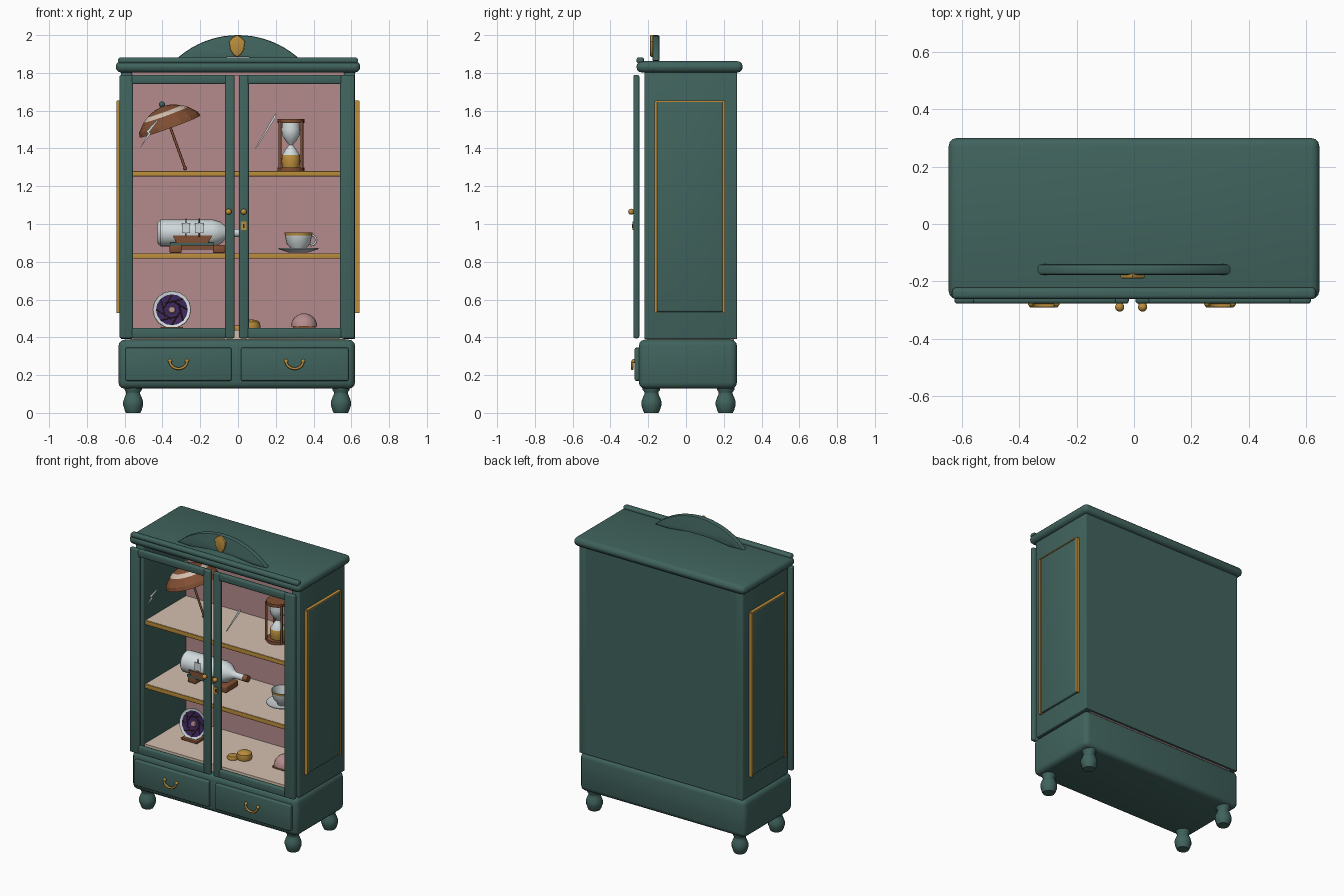
import bpy, bmesh, math
from mathutils import Vector, Matrix

if "Cube" in bpy.data.objects:
    bpy.data.objects.remove(bpy.data.objects["Cube"])


def material(name, rgb):
    m = bpy.data.materials.new(name)
    m.diffuse_color = (*rgb, 1)
    m.use_nodes = True
    m.node_tree.nodes["Principled BSDF"].inputs["Base Color"].default_value = m.diffuse_color
    return m


GREEN = material("green_paint", (.052, .125, .110))
PINK = material("pink_lining", (.46, .26, .265))
CREAM = material("cream_shelf", (.66, .53, .43))
GOLD = material("gold", (.50, .27, .045))
BROWN = material("brown_wood", (.22, .078, .033))
WHITE = material("white_china", (.64, .70, .71))
PURPLE = material("purple_glaze", (.045, .018, .10))
DARK = material("dark_brown", (.04, .02, .012))


def finish(bm, name, mats, angle=40):
    bmesh.ops.recalc_face_normals(bm, faces=bm.faces[:])
    me = bpy.data.meshes.new(name)
    bm.to_mesh(me)
    bm.free()
    ob = bpy.data.objects.new(name, me)
    bpy.context.collection.objects.link(ob)
    for m in mats:
        me.materials.append(m)
    bpy.ops.object.select_all(action='DESELECT')
    ob.select_set(True)
    bpy.context.view_layer.objects.active = ob
    bpy.ops.object.shade_smooth_by_angle(angle=math.radians(angle))
    return ob


def box(name, x, y, z, mat, bevel=0, seg=3):
    """Box from (min, max) ranges, with rounded edges."""
    bm = bmesh.new()
    bmesh.ops.create_cube(bm, size=1)
    for v in bm.verts:
        v.co = [(r[0] + r[1]) / 2 + c * (r[1] - r[0]) for r, c in zip((x, y, z), v.co)]
    if bevel:
        bmesh.ops.bevel(bm, geom=bm.edges[:], offset=bevel, segments=seg, profile=.5, affect='EDGES')
    return finish(bm, name, [mat])


def prism(name, pts, y0, y1, mat, bevel=0):
    """Outline in x and z pushed through y."""
    bm = bmesh.new()
    f = bm.faces.new([bm.verts.new((px, y0, pz)) for px, pz in pts])
    r = bmesh.ops.extrude_face_region(bm, geom=[f])
    for v in r['geom']:
        if isinstance(v, bmesh.types.BMVert):
            v.co.y = y1
    if bevel:
        rim = [e for e in bm.edges if abs(e.verts[0].co.y - e.verts[1].co.y) < 1e-6]
        bmesh.ops.bevel(bm, geom=rim, offset=bevel, segments=2, profile=.5, affect='EDGES')
    return finish(bm, name, [mat])


def lathe(name, prof, loc, mats, axis=(0, 0, 1), seg=20, rule=None, angle=40):
    """Turned part from (radius, height); rule picks the colour of each ring."""
    bm = bmesh.new()
    rot = Vector((0, 0, 1)).rotation_difference(Vector(axis)).to_matrix()
    rings = []
    for r, h in prof:
        n = 1 if r == 0 else seg
        rings.append([bm.verts.new(Vector(loc) + rot @ Vector((
            r * math.cos(2 * math.pi * i / seg), r * math.sin(2 * math.pi * i / seg), h)))
            for i in range(n)])
    for k, (a, b) in enumerate(zip(rings, rings[1:])):
        for i in range(seg):
            vs = [a[i % len(a)], a[(i + 1) % len(a)], b[(i + 1) % len(b)], b[i % len(b)]]
            f = bm.faces.new(list(dict.fromkeys(vs)))
            f.material_index = rule(k) if rule else 0
    return finish(bm, name, mats, angle)


def rod(name, a, b, r, mat, seg=10):
    d = Vector(b) - Vector(a)
    return lathe(name, [(0, 0), (r, 0), (r, d.length), (0, d.length)], a, [mat], d, seg)


def ball(name, loc, r, mat, half=False, squash=1):
    lo = 0 if half else -90
    prof = [(r * math.cos(math.radians(t)), r * squash * math.sin(math.radians(t))) for t in range(lo, 90, 15)]
    if not half:
        prof[0] = (0, -r * squash)
    return lathe(name, prof + [(0, r * squash)], loc, [mat], seg=16)


def tube(name, pts, r, mat):
    cu = bpy.data.curves.new(name, 'CURVE')
    cu.dimensions, cu.bevel_depth, cu.bevel_resolution = '3D', r, 2
    sp = cu.splines.new('POLY')
    sp.points.add(len(pts) - 1)
    for p, q in zip(sp.points, pts):
        p.co = (*q, 1)
    cu.materials.append(mat)
    bpy.context.collection.objects.link(bpy.data.objects.new(name, cu))


# Carcass
for s, side in ((-1, "left"), (1, "right")):
    box(side + "_side", sorted((s * .62, s * .56)), (-.22, .27), (.39, 1.81), GREEN, .006)
    box(side + "_side_panel", sorted((s * .615, s * .638)), (-.155, .195), (.535, 1.65), GREEN, .008)
    for y in (-.16, .20):
        box(side + "_panel_trim", sorted((s * .615, s * .642)), (y - .006, y + .006), (.53, 1.65), GOLD)
    box(side + "_panel_top_trim", sorted((s * .615, s * .641)), (-.16, .20), (1.647, 1.654), GOLD)
box("back_board", (-.615, .615), (.25, .27), (.39, 1.81), GREEN)
box("back_lining", (-.57, .57), (.24, .255), (.38, 1.80), PINK)
box("ceiling_board", (-.57, .57), (-.20, .25), (1.785, 1.81), PINK)
box("cabinet_floor", (-.57, .57), (-.21, .25), (.375, .44), CREAM)
for z in (.845, 1.28):
    box("shelf", (-.565, .565), (-.195, .245), (z - .028, z), CREAM)
    box("shelf_gold_edge", (-.565, .565), (-.205, -.195), (z - .028, z), GOLD, .003)

# Plinth, drawers and feet
box("plinth", (-.633, .62), (-.25, .27), (.128, .388), GREEN, .034)
for x0, x1 in ((-.595, -.035), (.015, .585)):
    c = (x0 + x1) / 2
    box("drawer_front", (x0, x1), (-.272, -.24), (.17, .345), GREEN, .008)
    tube("drawer_pull", [(c + .045 * math.cos(t), -.285, .272 - .038 * math.sin(t))
                         for t in [math.pi * i / 12 for i in range(13)]], .007, GOLD)
    for s in (-1, 1):
        ball("pull_mount", (c + s * .045, -.277, .274), .011, GOLD)
FOOT = [(0, 0), (.038, 0), (.044, .012), (.053, .04), (.053, .06), (.044, .085),
        (.037, .10), (.037, .11), (.046, .122), (.046, .14), (0, .14)]
for x in (-.555, .545):
    for y in (-.183, .21):
        lathe("foot", FOOT, (x, y, 0), [GREEN], seg=12)

# Cornice and arched crest
box("cornice", (-.647, .647), (-.262, .30), (1.802, 1.862), GREEN, .028)
box("cornice_bead", (-.635, .635), (-.262, -.222), (1.85, 1.882), GREEN, .013)


def arc(half, rise, z, n=20):
    R = (half * half + rise * rise) / (2 * rise)
    a = math.asin(half / R)
    return [(R * math.sin(-a + 2 * a * i / n), z + rise - R + R * math.cos(-a + 2 * a * i / n))
            for i in range(n + 1)]


prism("crest", arc(.335, .135, 1.865) + arc(.25, .022, 1.862)[::-1], -.178, -.14, GREEN, .009)
prism("crest_ornament", [(-.005 + .042 * sx, 1.943 + .058 * sz) for sx, sz in
      ((0, 1), (.55, .75), (1, .4), (.85, -.35), (.45, -.8), (0, -1),
       (-.45, -.8), (-.85, -.35), (-1, .4), (-.55, .75))], -.19, -.17, GOLD, .005)

# Doors
for x0, x1, w0, w1, kx in ((-.627, -.018, .072, .052, -.05), (.005, .618, .052, .078, .03)):
    y = (-.278, -.247)
    box("door_stile", (x0, x0 + w0), y, (.395, 1.79), GREEN, .010)
    box("door_stile", (x1 - w1, x1), y, (.395, 1.79), GREEN, .010)
    for z in ((.395, .45), (1.74, 1.79)):
        box("door_rail", (x0 + w0 - .01, x1 - w1 + .01), y, z, GREEN, .010)
    ball("door_knob", (kx, -.29, 1.065), .016, GOLD)
    rod("knob_stem", (kx, -.27, 1.065), (kx, -.29, 1.065), .007, GOLD)
box("keyhole_plate", (.016, .044), (-.283, -.277), (.967, 1.012), GOLD)
box("keyhole", (.026, .034), (-.285, -.282), (.978, 1.0), DARK)
for pts in ([(-.52, 1.40), (-.46, 1.48), (-.47, 1.485), (-.425, 1.545), (-.43, 1.55), (-.485, 1.49), (-.475, 1.48)],
            [(.09, 1.40), (.197, 1.585), (.202, 1.58), (.20, 1.565), (.10, 1.405)]):
    prism("glass_glint", pts, -.262, -.259, WHITE)

# Parasol on the upper shelf
axis = Vector((-.34, -.05, .94)).normalized()
rim = Vector((-.365, .02, 1.53))
lathe("parasol_canopy", [(.172, -.015), (.165, .01), (.125, .052), (.095, .072), (.05, .092), (0, .10)],
      rim, [BROWN, CREAM], axis, 16, lambda k: int(k == 2), 15)
rod("parasol_pole", rim - axis * .255, rim + axis * .115, .007, BROWN)
ball("parasol_tip", rim + axis * .11, .016, GREEN)
ball("parasol_handle", rim - axis * .25, .011, BROWN)

# Hourglass
hx, hy, hz = .28, .03, 1.28
for z in (hz, hz + .255):
    lathe("hourglass_plate", [(0, 0), (.072, 0), (.072, .02), (0, .02)], (hx, hy, z), [BROWN])
for i in range(4):
    t = math.pi * (.25 + i / 2)
    px, py = hx + .082 * math.cos(t), hy + .06 * math.sin(t)
    rod("hourglass_post", (px, py, hz + .01), (px, py, hz + .265), .008, BROWN)
lathe("hourglass_bulbs", [(.045, .02), (.05, .05), (.047, .085), (.028, .115), (.010, .138),
      (.028, .16), (.047, .19), (.05, .22), (.045, .255)], (hx, hy, hz), [GOLD, WHITE],
      rule=lambda k: int(k >= 2))

# Bottle with a model ship on a cradle
bz, by = .953, .035
lathe("bottle", [(0, 0), (.055, 0), (.071, .015), (.071, .29), (.06, .33), (.03, .365), (.021, .385),
      (.021, .45), (0, .45)], (-.425, by, bz), [WHITE], (1, 0, 0), 24)
rod("cork", (.02, by, bz), (.055, by, bz), .022, BROWN)
prism("ship_hull", [(-.345, .938), (-.325, .90), (-.16, .90), (-.135, .938)], by - .076, by - .05, BROWN)
box("ship_sea", (-.36, -.13), (by - .07, by - .03), (.885, .902), GREEN)
for x in (-.275, -.205):
    rod("ship_mast", (x, by - .076, .93), (x, by - .072, 1.03), .003, BROWN)
    box("ship_sail", (x - .022, x + .022), (by - .08, by - .077), (.952, 1.005), WHITE)
for x in (-.33, -.10):
    box("bottle_cradle", (x - .032, x + .032), (by - .065, by + .065), (.846, .89), BROWN, .008)
box("cradle_rail", (-.33, -.10), (by - .02, by + .02), (.865, .885), BROWN)

# Teacup and saucer
cx, cy, cz = .32, .03, .845
lathe("saucer", [(0, .004), (.05, .004), (.105, .022), (.105, .027), (.05, .012), (0, .012)], (cx, cy, cz), [WHITE])
lathe("teacup", [(0, .012), (.035, .012), (.04, .025), (.062, .05), (.072, .095), (.074, .11), (.068, .11),
      (.055, .05), (0, .03)], (cx, cy, cz), [WHITE, GOLD], rule=lambda k: int(k == 4))
tube("cup_handle", [(cx + .062 + .032 * math.sin(t), cy, cz + .07 + .028 * math.cos(t))
                    for t in [math.pi * i / 10 for i in range(11)]], .006, WHITE)

# Display plate on a stand
tilt = Vector((0, -.97, .22))
pc = Vector((-.35, .02, .545))
lathe("display_plate", [(0, -.012), (.06, -.012), (.102, .004), (.10, .01), (.084, .004), (.02, 0), (.016, .006),
      (0, .008)], pc, [WHITE, PURPLE, PINK], tilt, 16, lambda k: 1 if k == 4 else 2 if k > 4 else 0)
for i in range(8):
    t = math.pi * i / 4
    d = Vector((math.cos(t), .22 * math.sin(t), .97 * math.sin(t)))
    e = Vector((math.cos(t + 1.57), .22 * math.sin(t + 1.57), .97 * math.sin(t + 1.57)))
    rod("plate_petal", pc + d * .082 + tilt * .005, pc + e * .05 + tilt * .004, .003, DARK, 6)
box("plate_stand", (-.41, -.29), (-.03, .08), (.44, .456), BROWN, .004)
rod("plate_prop", (-.35, .08, .45), (-.35, .03, .56), .008, BROWN)

# Gold trinkets and a shell on the cabinet floor
lathe("gold_case", [(0, 0), (.045, 0), (.05, .015), (.045, .04), (.025, .052), (0, .055)], (.07, -.03, .44), [GOLD])
lathe("gold_lid", [(0, 0), (.034, 0), (.036, .012), (.03, .022), (0, .025)], (.01, -.07, .44), [GOLD])
box("shell_stand", (.29, .41), (-.045, .065), (.44, .458), BROWN, .004)
ball("shell", (.35, .01, .457), .07, PINK, True)
